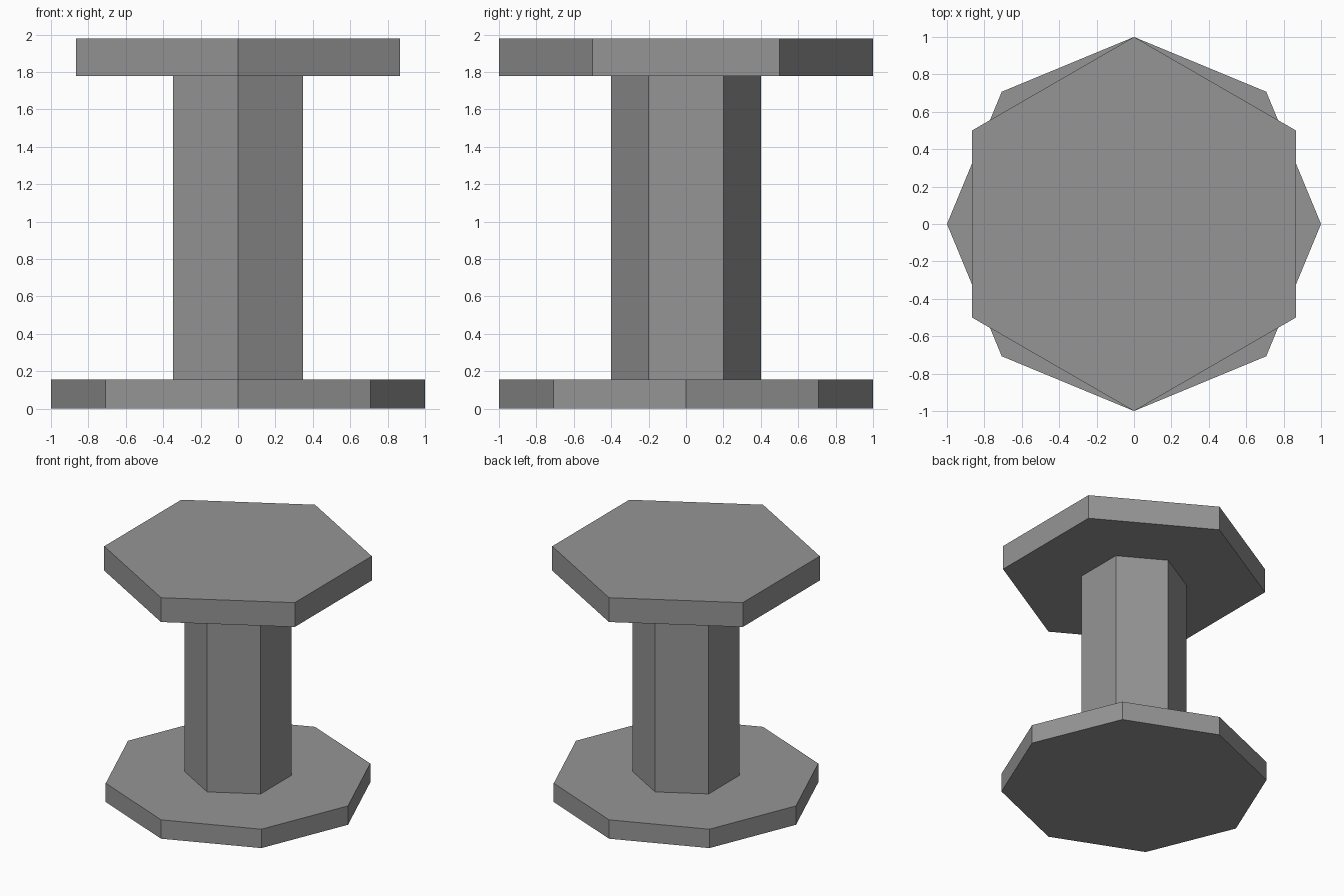
import bpy, math

if "Cube" in bpy.data.objects:
    bpy.data.objects.remove(bpy.data.objects["Cube"])

# Single grey for the whole model
grey = bpy.data.materials.new("mid grey")
grey.diffuse_color = (0.3, 0.3, 0.3, 1)
grey.use_nodes = True
grey.node_tree.nodes["Principled BSDF"].inputs["Base Color"].default_value = grey.diffuse_color


def prism(name, sides, radius, z0, z1):
    """Upright prism with corners on the y axis."""
    pts = [(radius * math.sin(2 * math.pi * i / sides),
            radius * math.cos(2 * math.pi * i / sides)) for i in range(sides)]
    pts.reverse()  # counter-clockwise seen from above
    verts = [(x, y, z) for z in (z0, z1) for x, y in pts]
    faces = [tuple(reversed(range(sides))), tuple(range(sides, 2 * sides))]
    for i in range(sides):
        j = (i + 1) % sides
        faces.append((i, j, j + sides, i + sides))
    mesh = bpy.data.meshes.new(name)
    mesh.from_pydata(verts, [], faces)
    mesh.materials.append(grey)
    obj = bpy.data.objects.new(name, mesh)
    bpy.context.collection.objects.link(obj)
    return obj


# Octagonal foot, hexagonal column, hexagonal top
prism("base", 8, 1.0, 0.0, 0.155)
prism("column", 6, 0.4, 0.155, 1.78)
prism("table_top", 6, 1.0, 1.78, 1.98)
